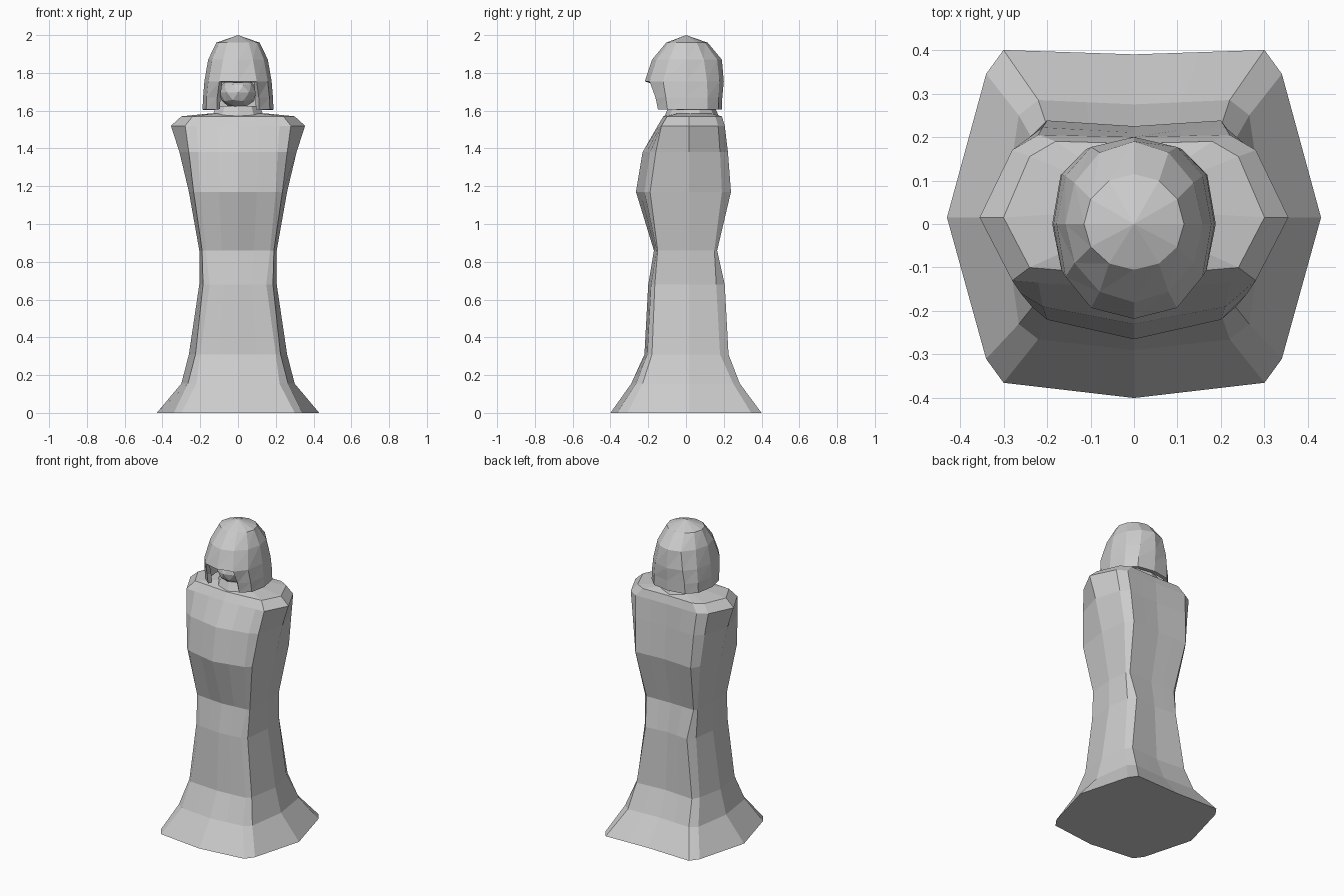
import bpy, bmesh, math

if "Cube" in bpy.data.objects:
    bpy.data.objects.remove(bpy.data.objects["Cube"])

grey = bpy.data.materials.new("stone grey")
grey.diffuse_color = (0.6, 0.6, 0.6, 1)
grey.use_nodes = True
grey.node_tree.nodes["Principled BSDF"].inputs["Base Color"].default_value = grey.diffuse_color


def finish(name, bm):
    bmesh.ops.recalc_face_normals(bm, faces=bm.faces)
    me = bpy.data.meshes.new(name)
    bm.to_mesh(me)
    bm.free()
    ob = bpy.data.objects.new(name, me)
    bpy.context.collection.objects.link(ob)
    me.materials.append(grey)
    return ob


def bridge(bm, a, b, skip=()):
    n = len(a)
    for i in range(n):
        if i not in skip:
            j = (i + 1) % n
            bm.faces.new((a[i], a[j], b[j], b[i]))


# Robe: z, side x, corner x, corner front y, panel x, panel front y,
# front y, corner back y, panel back y, back y
ROBE = [
    (0.00, .43, .340, -.310, .30, -.365, -.400, .345, .400, .390),
    (0.155, .30, .265, -.230, .22, -.265, -.290, .250, .285, .275),
    (0.31, .26, .225, -.180, .20, -.205, -.220, .180, .225, .210),
    (0.68, .205, .185, -.165, .15, -.185, -.200, .160, .205, .190),
    (0.86, .205, .190, -.150, .17, -.155, -.170, .150, .165, .160),
    (1.17, .26, .235, -.190, .20, -.220, -.265, .190, .238, .225),
    (1.38, .31, .260, -.160, .21, -.190, -.230, .180, .222, .210),
    (1.52, .355, .280, -.130, .22, -.135, -.150, .170, .205, .200),
    (1.57, .30, .240, -.100, .18, -.105, -.120, .155, .190, .185),
]

bm = bmesh.new()
rings = []
for z, sx, cx, cf, px, pf, yf, cb, pb, yb in ROBE:
    half = [(0, yf), (px / 2, (yf + pf) / 2), (px, pf), (cx, cf), (sx, .015),
            (cx, cb), (px, pb), (px / 2, (yb + pb) / 2), (0, yb)]
    loop = half + [(-x, y) for x, y in half[-2:0:-1]]
    rings.append([bm.verts.new((x, y, z)) for x, y in loop])
# Shallow rise toward the neck
rings.append([bm.verts.new((v.co.x * .5, v.co.y * .6 + .015, 1.585)) for v in rings[-1]])
for a, b in zip(rings, rings[1:]):
    bridge(bm, a, b)
bm.faces.new(rings[0])
bm.faces.new(rings[-1])
finish("robe", bm)

# Collar
bm = bmesh.new()
bmesh.ops.create_cone(bm, cap_ends=True, segments=10, radius1=.155, radius2=.12, depth=.08)
bmesh.ops.translate(bm, verts=bm.verts, vec=(0, .03, 1.585))
finish("collar", bm)

# Face inside the hood
bm = bmesh.new()
bmesh.ops.create_icosphere(bm, subdivisions=2, radius=1)
for v in bm.verts:
    v.co = (v.co.x * .10, v.co.y * .12 - .03, v.co.z * .085 + 1.695)
finish("face", bm)

# Hood: z, half width, front y, back y, roundness power
HOOD = [
    (1.96, .115, -.105, .115, 1.0),
    (1.87, .158, -.180, .190, 1.0),
    (1.755, .178, -.218, .200, .85),
    (1.67, .185, -.180, .192, .75),
    (1.605, .188, -.165, .190, .75),
]
N = 12
bm = bmesh.new()
rings = []
for z, rx, yf, yb, p in HOOD:
    ring = []
    for k in range(N):
        a = math.tau * k / N
        s, c = math.sin(a), -math.cos(a)
        x = math.copysign(abs(s) ** p, s) * rx
        y = abs(c) ** p * (yf if c < 0 else yb)
        ring.append(bm.verts.new((x, y, z)))
    rings.append(ring)
top = bm.verts.new((0, 0, 2.0))
for k in range(N):
    bm.faces.new((rings[0][k], rings[0][(k + 1) % N], top))
for i, (a, b) in enumerate(zip(rings, rings[1:])):
    bridge(bm, a, b, (0, N - 1) if i >= 2 else ())  # leave the face opening
bmesh.ops.delete(bm, geom=[v for v in bm.verts if not v.link_faces], context='VERTS')
bmesh.ops.triangulate(bm, faces=[f for f in bm.faces if len(f.verts) == 4],
                      quad_method='ALTERNATE')
hood = finish("hood", bm)
mod = hood.modifiers.new("cloth thickness", 'SOLIDIFY')
mod.thickness = .025
mod.offset = -1
